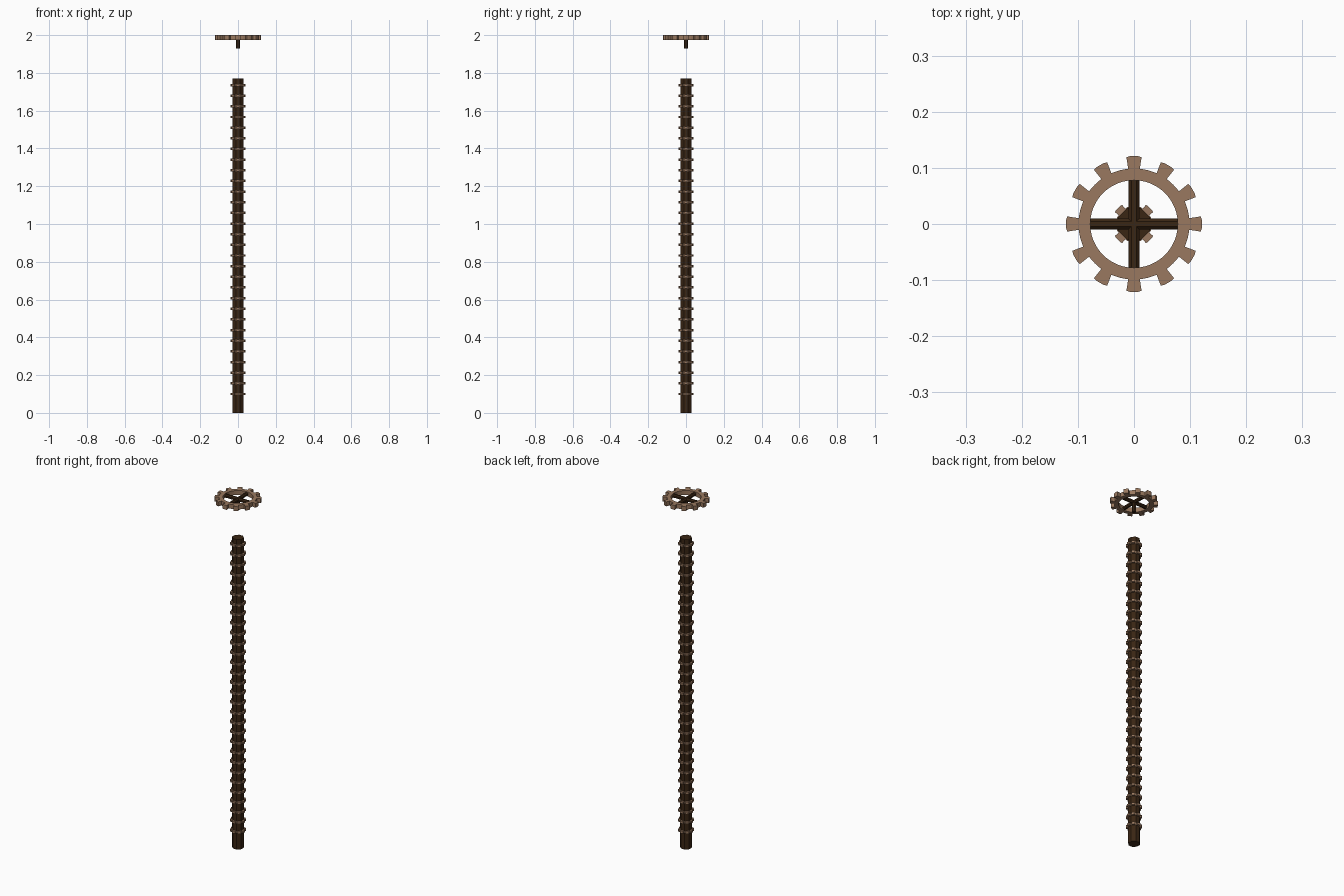
import bpy, bmesh, math
from mathutils import Matrix, Vector

if "Cube" in bpy.data.objects:
    bpy.data.objects.remove(bpy.data.objects["Cube"])


def material(name, rgb):
    m = bpy.data.materials.new(name)
    m.diffuse_color = (*rgb, 1)
    m.use_nodes = True
    m.node_tree.nodes["Principled BSDF"].inputs["Base Color"].default_value = m.diffuse_color
    return m


LIGHT = material("light wood", (0.32, 0.19, 0.115))
DARK = material("dark wood", (0.042, 0.019, 0.007))


def finish(bm, name, mat):
    bmesh.ops.recalc_face_normals(bm, faces=bm.faces)
    me = bpy.data.meshes.new(name)
    bm.to_mesh(me)
    bm.free()
    me.materials.append(mat)
    ob = bpy.data.objects.new(name, me)
    bpy.context.collection.objects.link(ob)
    return ob


def rod(bm, a, b, radius, sides=8):
    """Faceted rod between two points, with flats facing the axes."""
    a, b = Vector(a), Vector(b)
    d = b - a
    turn = d.to_track_quat('Z', 'Y').to_matrix().to_4x4()
    spin = Matrix.Rotation(math.pi / sides, 4, 'Z')
    bmesh.ops.create_cone(bm, cap_ends=True, segments=sides, radius1=radius,
                          radius2=radius, depth=d.length,
                          matrix=Matrix.Translation((a + b) / 2) @ turn @ spin)


def prism(bm, pts, z0, z1):
    """Extrude a flat outline from z0 to z1."""
    lo = [bm.verts.new((x, y, z0)) for x, y in pts]
    hi = [bm.verts.new((x, y, z1)) for x, y in pts]
    bm.faces.new(lo)
    bm.faces.new(hi)
    n = len(pts)
    for i in range(n):
        j = (i + 1) % n
        bm.faces.new((lo[i], lo[j], hi[j], hi[i]))


def teeth(bm, count, r0, r1, w0, w1, z0, z1):
    """Ring of teeth that flare from w0 at the root to w1, with a slight crown."""
    for k in range(count):
        a = 2 * math.pi * k / count
        c, s = math.cos(a), math.sin(a)
        shape = [(r0, -w0), (r1 * 0.985, -w1), (r1, -w1 * 0.5),
                 (r1, w1 * 0.5), (r1 * 0.985, w1), (r0, w0)]
        prism(bm, [(c * x - s * y, s * x + c * y) for x, y in shape], z0, z1)


# pole
bm = bmesh.new()
rod(bm, (0, 0, 0), (0, 0, 1.77), 0.031)
finish(bm, "pole", DARK)

# small toothed collars up the pole
for i in range(30):
    z = 0.10 + i * 0.0564
    bm = bmesh.new()
    rod(bm, (0, 0, z - 0.006), (0, 0, z + 0.006), 0.0325)
    teeth(bm, 8, 0.026, 0.040, 0.008, 0.009, z - 0.0065, z + 0.0065)
    finish(bm, f"collar_{i + 1}", LIGHT)

# top gear: rim and teeth
bm = bmesh.new()
Z0, Z1, N = 1.975, 2.0, 48
loops = []
for r, z in ((0.078, Z0), (0.099, Z0), (0.099, Z1), (0.078, Z1)):
    loops.append([bm.verts.new((r * math.cos(2 * math.pi * i / N),
                                r * math.sin(2 * math.pi * i / N), z))
                  for i in range(N)])
for k in range(4):
    p, q = loops[k], loops[(k + 1) % 4]
    for i in range(N):
        j = (i + 1) % N
        bm.faces.new((p[i], p[j], q[j], q[i]))
teeth(bm, 12, 0.096, 0.121, 0.010, 0.0135, Z0, Z1)
finish(bm, "top_gear", LIGHT)

# cross spokes and short stem
bm = bmesh.new()
rod(bm, (-0.08, 0, 1.987), (0.08, 0, 1.987), 0.0105)
rod(bm, (0, -0.08, 1.987), (0, 0.08, 1.987), 0.0105)
finish(bm, "gear_spokes", DARK)
bm = bmesh.new()
rod(bm, (0, 0, 1.93), (0, 0, 1.988), 0.0105)
finish(bm, "gear_stem", DARK)
